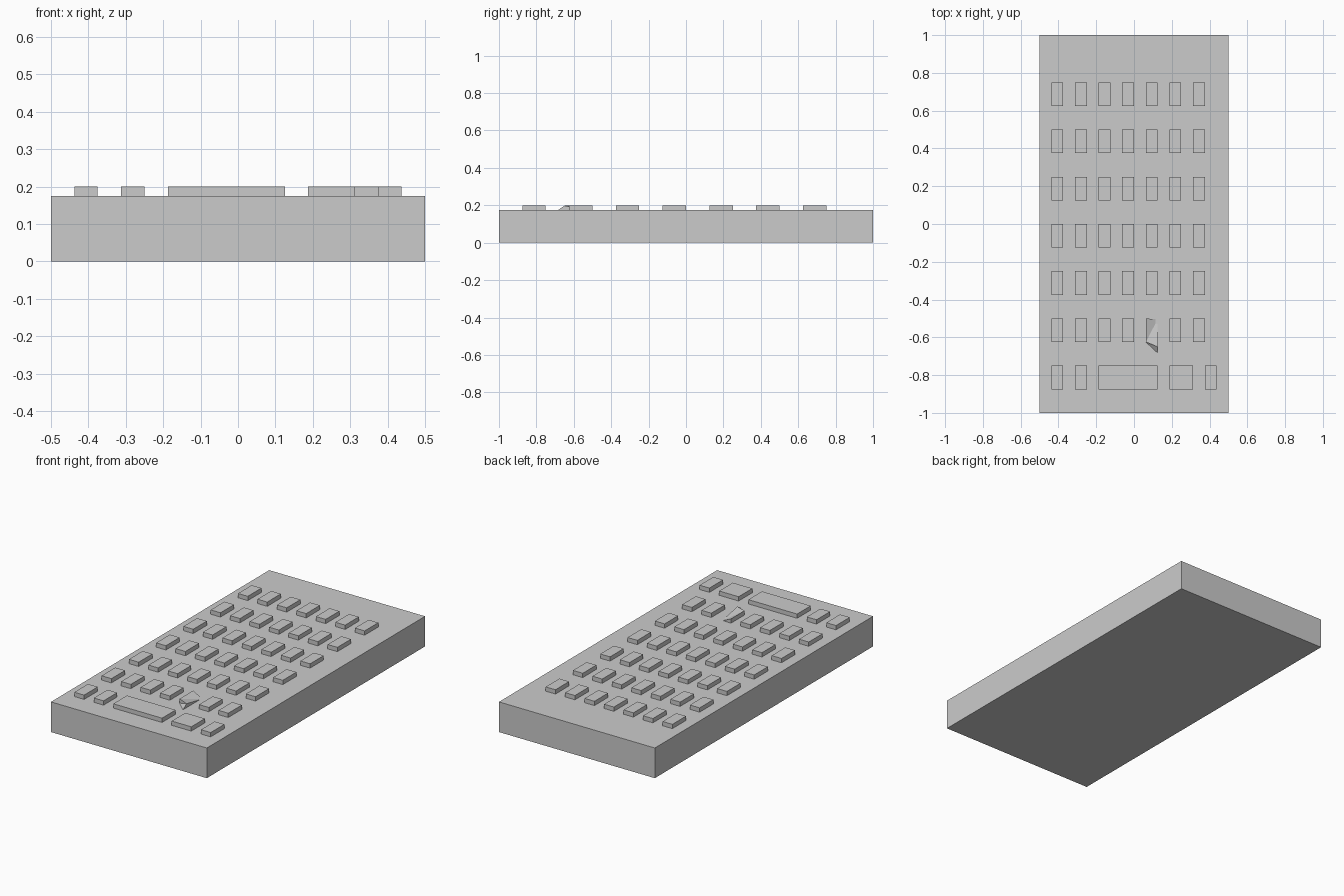
import bpy, bmesh
from mathutils import Vector

if "Cube" in bpy.data.objects:
    bpy.data.objects.remove(bpy.data.objects["Cube"])

BODY_TOP, KEY_TOP = 0.175, 0.2
KEY_W, KEY_D = 0.0625, 0.125
STEP_X, STEP_Y = 0.125, 0.25
LEFT, FRONT = -0.4375, -0.875


def box(name, x0, x1, y0, y1, z0, z1, moved=None):
    """Axis-aligned box; moved remaps chosen corners (ix, iy, iz) to new points."""
    bm = bmesh.new()
    bmesh.ops.create_cube(bm, size=1)
    for v in bm.verts:
        key = (int(v.co.x > 0), int(v.co.y > 0), int(v.co.z > 0))
        v.co = Vector(((x0, x1)[key[0]], (y0, y1)[key[1]], (z0, z1)[key[2]]))
        if moved and key in moved:
            v.co = Vector(moved[key])
    if moved:
        bmesh.ops.triangulate(bm, faces=bm.faces[:])
    mesh = bpy.data.meshes.new(name)
    bm.to_mesh(mesh)
    bm.free()
    obj = bpy.data.objects.new(name, mesh)
    bpy.context.collection.objects.link(obj)
    return obj


# Slab body
box("body", -0.5, 0.5, -1, 1, 0, BODY_TOP)

# Tilted right side of the one damaged key, partly sunk into the body
bent = {
    (1, 0, 1): (0.125, -0.65, 0.198),
    (1, 0, 0): (0.125, -0.69, 0.170),
    (1, 1, 1): (0.125, -0.505, 0.170),
    (1, 1, 0): (0.125, -0.52, 0.150),
}

# Regular key grid: six rows of seven
for row in range(1, 7):
    for col in range(7):
        x, y = LEFT + col * STEP_X, FRONT + row * STEP_Y
        damaged = (row, col) == (1, 4)
        box("bent_key" if damaged else f"key_{row}_{col}",
            x, x + KEY_W, y, y + KEY_D, BODY_TOP, KEY_TOP,
            bent if damaged else None)

# Front row with the wide bar and the double-width key
for name, x, width in (("front_key_1", LEFT, KEY_W),
                       ("front_key_2", -0.3125, KEY_W),
                       ("wide_bar_key", -0.1875, 0.3125),
                       ("double_key", 0.1875, 0.125),
                       ("front_key_3", 0.375, KEY_W)):
    box(name, x, x + width, FRONT, FRONT + KEY_D, BODY_TOP, KEY_TOP)
